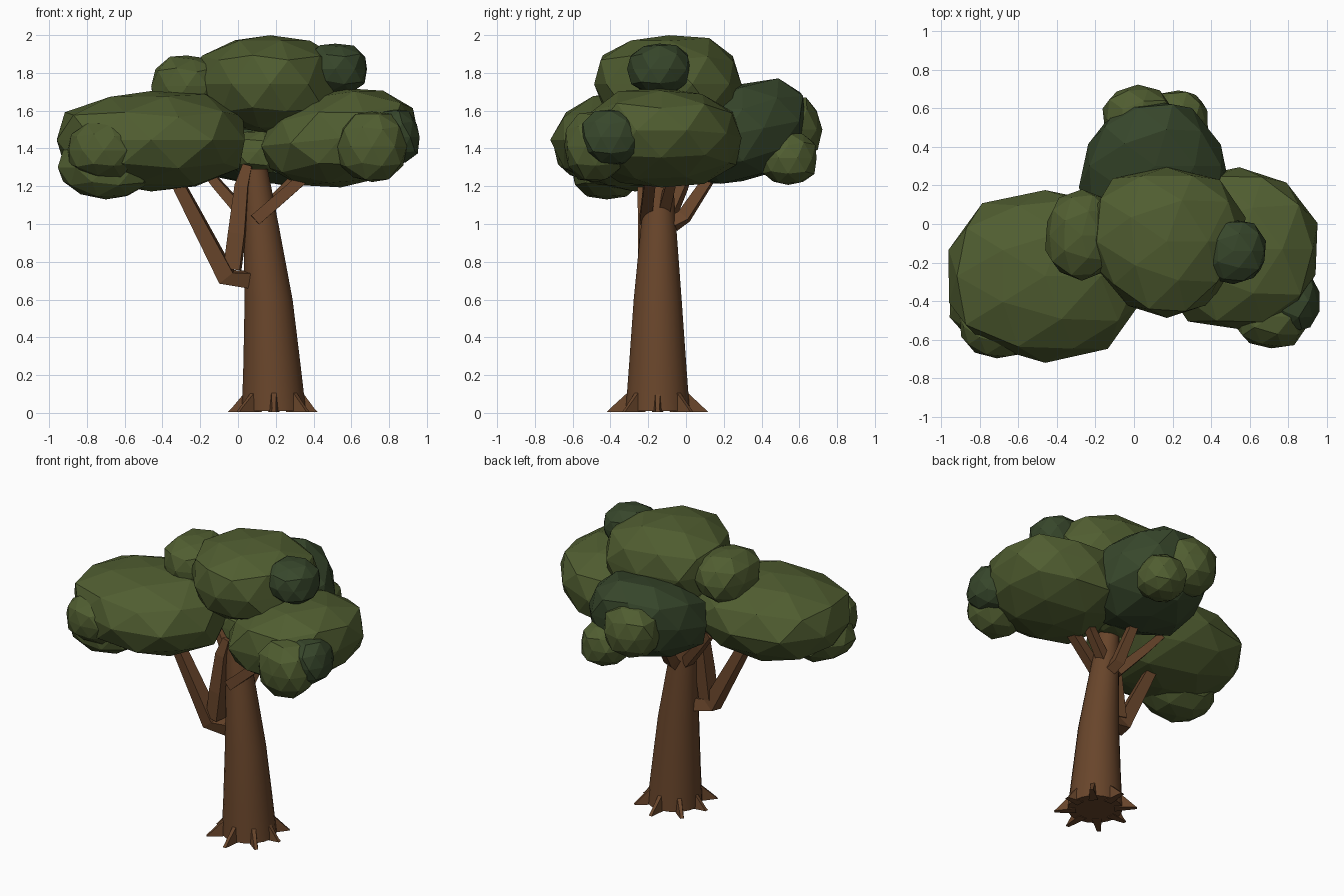
import bpy, bmesh, math, random
from mathutils import Vector

if "Cube" in bpy.data.objects:
    bpy.data.objects.remove(bpy.data.objects["Cube"])

random.seed(4)


def material(name, rgb):
    m = bpy.data.materials.new(name)
    m.diffuse_color = (*rgb, 1)
    m.use_nodes = True
    m.node_tree.nodes["Principled BSDF"].inputs["Base Color"].default_value = m.diffuse_color
    return m


BARK = material("bark", (0.14, 0.06, 0.024))
LEAF = material("leaf", (0.08, 0.11, 0.03))
DARK = material("dark_leaf", (0.038, 0.062, 0.024))


def finish(name, bm, mat):
    bmesh.ops.recalc_face_normals(bm, faces=bm.faces)
    me = bpy.data.meshes.new(name)
    bm.to_mesh(me)
    bm.free()
    me.materials.append(mat)
    ob = bpy.data.objects.new(name, me)
    bpy.context.collection.objects.link(ob)
    return ob


def tube(name, path, sides, level=False):
    """Tapered limb through (x, y, z, radius) points."""
    bm = bmesh.new()
    pts = [Vector(p[:3]) for p in path]
    rings = []
    for i, p in enumerate(pts):
        d = (pts[min(i + 1, len(pts) - 1)] - pts[max(i - 1, 0)]).normalized()
        if level:
            u, v = Vector((1, 0, 0)), Vector((0, 1, 0))
        else:
            u = d.cross(Vector((0.13, 1, 0.1))).normalized()
            v = d.cross(u)
        r = path[i][3]
        ring = []
        for k in range(sides):
            a = math.tau * (k + 0.5) / sides
            ring.append(bm.verts.new(p + r * (u * math.cos(a) + v * math.sin(a))))
        rings.append(ring)
    for a, b in zip(rings, rings[1:]):
        for k in range(sides):
            j = (k + 1) % sides
            bm.faces.new((a[k], a[j], b[j], b[k]))
    bm.faces.new(rings[0])
    bm.faces.new(rings[-1])
    return finish(name, bm, BARK)


def clump(name, centre, radii, mat, tilt=(0, 0), boxy=2.4, taper=0):
    """Faceted, slightly boxy foliage lump; tilt shears z along x and y, taper narrows x along y."""
    bm = bmesh.new()
    bmesh.ops.create_icosphere(bm, subdivisions=2, radius=1)
    for v in bm.verts:
        n = v.co / sum(abs(t) ** boxy for t in v.co) ** (1 / boxy)
        n *= random.uniform(0.96, 1.05)
        n.x *= 1 - taper * n.y
        n.z = min(n.z, 1)
        x, y, z = (r * t for r, t in zip(radii, n))
        v.co = Vector(centre) + Vector((x, y, z + tilt[0] * x + tilt[1] * y))
    return finish(name, bm, mat)


# Trunk
trunk = tube("trunk", [(0.19, -0.15, 0.01, 0.171), (0.18, -0.15, 0.25, 0.153),
                       (0.162, -0.15, 0.6, 0.128), (0.122, -0.145, 1.0, 0.093),
                       (0.09, -0.14, 1.29, 0.068)], 24, True)
for p in trunk.data.polygons:
    p.use_smooth = len(p.vertices) == 4

# Roots: thin wedges around the base
for i in range(8):
    a = math.tau * i / 8 - math.pi / 2
    out, side = Vector((math.cos(a), math.sin(a), 0)), Vector((-math.sin(a), math.cos(a), 0))
    base, up = Vector((0.19, -0.15, 0.005)), Vector((0, 0, 1))
    reach = 0.235 + 0.04 * abs(math.sin(a)) + random.uniform(-0.01, 0.01)
    bm = bmesh.new()
    tri = [out * 0.12, out * reach, out * (reach - 0.02) + up * 0.02, out * 0.14 + up * 0.12]
    wide = [0.03, 0.012, 0.01, 0.014]
    l, r = ([bm.verts.new(base + q + side * w * s) for q, w in zip(tri, wide)] for s in (-1, 1))
    bm.faces.new(l)
    bm.faces.new(r)
    for k in range(4):
        j = (k + 1) % 4
        bm.faces.new((l[k], l[j], r[j], r[k]))
    finish("root", bm, BARK)

# Branches
limbs = {
    "left_branch": [(0.1, -0.17, 0.7, 0.062), (-0.06, -0.2, 0.72, 0.065), (-0.31, -0.22, 1.2, 0.045),
                    (-0.39, -0.23, 1.35, 0.035)],
    "left_fork": [(-0.03, -0.2, 0.76, 0.062), (-0.005, -0.2, 0.95, 0.062), (0.02, -0.19, 1.2, 0.05),
                  (0.05, -0.18, 1.31, 0.035)],
    "rear_left_branch": [(0.06, -0.1, 1.02, 0.045), (-0.1, -0.02, 1.2, 0.037), (-0.2, 0.02, 1.32, 0.03)],
    "right_branch": [(0.09, -0.215, 1.02, 0.045), (0.33, -0.19, 1.23, 0.042), (0.43, -0.18, 1.33, 0.035)],
    "right_fork": [(0.13, -0.12, 1.06, 0.045), (0.28, -0.08, 1.22, 0.037), (0.36, -0.05, 1.3, 0.03)],
    "rear_branch": [(0.13, -0.07, 1.0, 0.045), (0.12, -0.01, 1.04, 0.047), (0.11, 0.11, 1.22, 0.038),
                    (0.1, 0.18, 1.33, 0.03)],
}
for name, path in limbs.items():
    tube(name, path, 4)

# Main canopy
clump("left_canopy", (-0.46, -0.27, 1.445), (0.51, 0.43, 0.265), LEAF, boxy=2.3)
clump("right_canopy", (0.545, -0.13, 1.455), (0.42, 0.43, 0.265), LEAF, tilt=(0.1, 0), boxy=2.2)
clump("top_canopy", (0.17, -0.09, 1.74), (0.39, 0.385, 0.26), LEAF, boxy=2.5, taper=-0.2)
clump("rear_canopy", (0.11, 0.3, 1.485), (0.365, 0.345, 0.265), DARK, tilt=(0, 0.2), taper=0.2)
clump("core_canopy", (0.1, -0.04, 1.38), (0.17, 0.16, 0.12), LEAF)

# Small clumps
clump("left_tuft", (-0.71, -0.53, 1.39), (0.19, 0.165, 0.15), LEAF)
clump("left_lower_tuft", (-0.7, -0.42, 1.3), (0.25, 0.19, 0.165), LEAF)
clump("right_tuft", (0.71, -0.48, 1.41), (0.185, 0.165, 0.185), LEAF)
clump("right_side_tuft", (0.83, -0.4, 1.46), (0.13, 0.155, 0.15), DARK)
clump("top_right_tuft", (0.515, -0.14, 1.82), (0.17, 0.165, 0.135), DARK)
clump("top_left_tuft", (-0.27, -0.06, 1.73), (0.19, 0.23, 0.165), LEAF)
clump("rear_left_tuft", (0.02, 0.54, 1.5), (0.18, 0.175, 0.18), LEAF)
clump("rear_right_tuft", (0.23, 0.54, 1.35), (0.15, 0.155, 0.145), LEAF)
